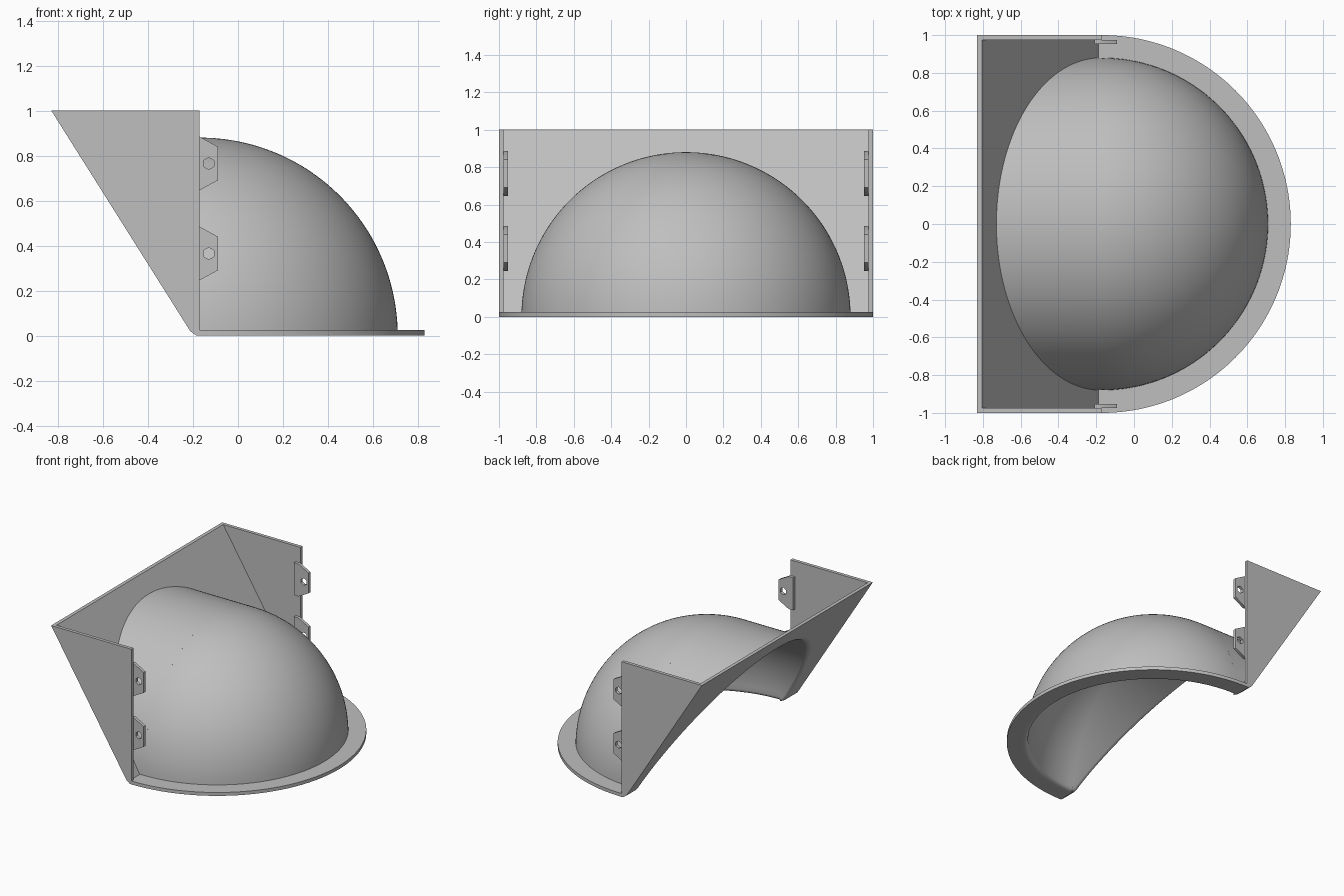
import bpy, bmesh
from math import sin, cos, pi, radians

cube = bpy.data.objects.get("Cube")
if cube:
    bpy.data.objects.remove(cube, do_unlink=True)

# Main dimensions
AXIS_X = -0.17           # centre of the dome
R_OUT, R_IN = 0.88, 0.855
THICK = 0.025
FILLET = 0.028
RIM = 1.0                # flange radius, also half width of the back plate

grey = bpy.data.materials.new("plain grey")
grey.use_nodes = True
colour = (0.52, 0.52, 0.52, 1)
grey.diffuse_color = colour
grey.node_tree.nodes["Principled BSDF"].inputs["Base Color"].default_value = colour


def loft(name, sections, ring=False):
    """Join closed cross-sections; cap the ends unless they form a ring."""
    bm = bmesh.new()
    rows = [[bm.verts.new(p) for p in s] for s in sections]
    pairs = list(zip(rows, rows[1:]))
    if ring:
        pairs.append((rows[-1], rows[0]))
    else:
        bm.faces.new(rows[0])
        bm.faces.new(rows[-1])
    for a, b in pairs:
        for i in range(len(a)):
            j = (i + 1) % len(a)
            bm.faces.new((a[i], a[j], b[j], b[i]))
    bmesh.ops.remove_doubles(bm, verts=bm.verts, dist=1e-5)
    bmesh.ops.recalc_face_normals(bm, faces=bm.faces)
    mesh = bpy.data.meshes.new(name)
    bm.to_mesh(mesh)
    bm.free()
    mesh.materials.append(grey)
    obj = bpy.data.objects.new(name, mesh)
    bpy.context.collection.objects.link(obj)
    bpy.ops.object.select_all(action='DESELECT')
    obj.select_set(True)
    bpy.context.view_layer.objects.active = obj
    bpy.ops.object.shade_smooth_by_angle(angle=radians(30))
    return obj


def slab(name, outline, y0, y1):
    """Extrude an x-z outline along y."""
    return loft(name, [[(x, y, z) for x, z in outline] for y in (y0, y1)])


def plate_outer(z):
    # Sloping outer face with a softened toe
    return -0.2 - 0.63 * z + 0.75 * max(0, 0.02 - z)


def plate_inner(z):
    return -0.174 - 0.63 * z


# Dome and flange: one profile swept half a turn about the vertical axis
STEPS = 40
profile = [(0.9, 0), (RIM, 0), (RIM, THICK)]
start = THICK / R_OUT
for i in range(STEPS + 1):
    a = start + (pi / 2 - start) * i / STEPS
    profile.append((R_OUT * cos(a), R_OUT * sin(a)))
low = FILLET / R_IN
for i in range(STEPS + 1):
    a = pi / 2 - (pi / 2 - low) * i / STEPS
    profile.append((R_IN * cos(a), R_IN * sin(a)))
for i in range(1, 7):
    a = pi / 2 * i / 6
    profile.append((R_IN + FILLET * (1 - cos(a)), FILLET * (1 - sin(a))))

TURN = 96
sweep = []
for k in range(TURN + 1):
    t = -pi / 2 + pi * k / TURN
    sweep.append([(AXIS_X + r * cos(t), r * sin(t), z) for r, z in profile])
loft("dome_and_flange", sweep)


# Sloping back plate with its arched opening and the short vault to the dome
def arch_section(t):
    c, s = cos(t), sin(t)
    edge = RIM / max(abs(c), abs(s))
    pts = [(edge, plate_outer(edge * s)), (edge, plate_inner(edge * s)),
           (R_OUT, plate_inner(R_OUT * s)), (R_OUT, AXIS_X), (R_IN, AXIS_X)]
    for i in range(7):
        a = pi / 2 * i / 6
        r = R_IN + FILLET * (1 - cos(a))
        pts.append((r, min(AXIS_X, plate_outer(r * s) + FILLET * (1 - sin(a)))))
    r = R_IN + FILLET + 0.006
    pts.append((r, plate_outer(r * s)))
    return [(x, r * c, r * s) for r, x in pts]


angles = [pi * k / TURN for k in range(TURN + 1)]
angles[1:1] = [0.02]
angles[-1:-1] = [pi - 0.02]
loft("back_plate_and_vault", [arch_section(t) for t in angles])

# Triangular side walls, flange ends and screw tabs on both sides
EDGE_X = -0.172
for side, label in ((1, "back"), (-1, "front")):
    wall = [(plate_inner(1) - 0.005, 1), (EDGE_X, 1), (EDGE_X, 0),
            (plate_inner(0) - 0.005, 0)]
    slab(label + "_side_wall", wall, side * (RIM - THICK), side * RIM)

    toe = [(-0.187, THICK), (AXIS_X, THICK), (AXIS_X, 0), (-0.18, 0)]
    slab(label + "_flange_end", toe, side * R_OUT, side * RIM)

    for level, zc in (("upper", 0.765), ("lower", 0.365)):
        outline = [(EDGE_X, 0.12), (-0.09, 0.075), (-0.09, -0.075),
                   (EDGE_X, -0.12), (-0.21, -0.12), (-0.21, 0.12)]
        y0, y1 = side * 0.953, side * 0.975
        sections = []
        for i, (x, dz) in enumerate(outline):
            a = pi / 2 - i * pi / 3
            hx, hz = -0.13 + 0.027 * cos(a), zc + 0.027 * sin(a)
            sections.append([(x, y0, zc + dz), (x, y1, zc + dz),
                             (hx, y1, hz), (hx, y0, hz)])
        loft(f"{label}_{level}_tab", sections, ring=True)
